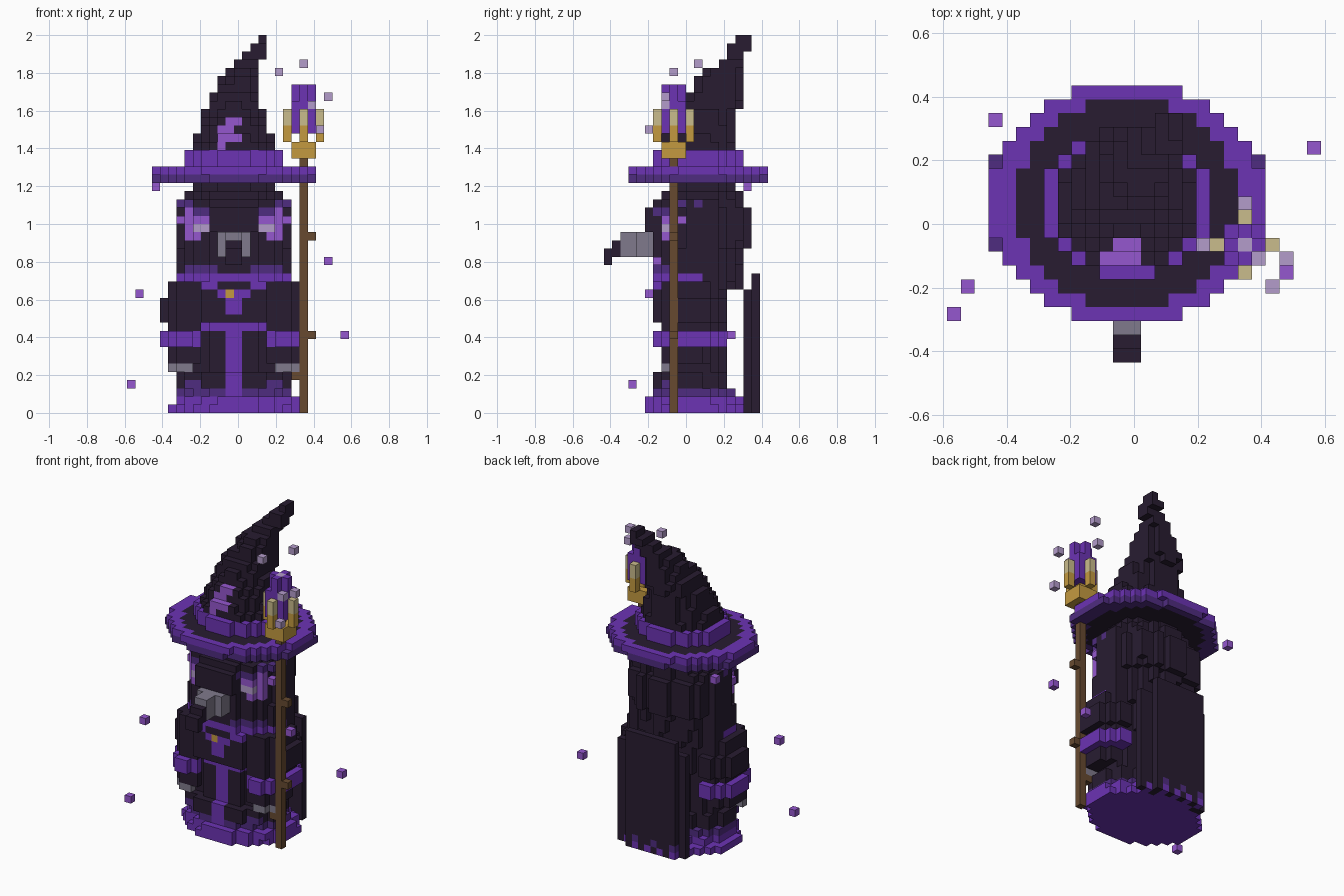
import bpy

V = 2 / 46  # cube size: x is centred on whole cubes, y and z start on cube edges


def linear(c):
    c /= 255
    return c / 12.92 if c < 0.04 else ((c + 0.055) / 1.055) ** 2.4


COLOURS = {
    "dark": "281c31", "purple": "6c33b4", "deep_purple": "4f2c80",
    "bright_purple": "9557cf", "lavender": "b49ccb", "pale_gold": "cabc8c",
    "gold": "c49a40", "brown": "674a30", "grey": "807a8c",
}
NAMES = list(COLOURS)
MATERIALS = []
for name, code in COLOURS.items():
    rgba = [linear(c) for c in bytes.fromhex(code)] + [1]
    mat = bpy.data.materials.new(name)
    mat.use_nodes = True
    mat.diffuse_color = rgba
    mat.node_tree.nodes["Principled BSDF"].inputs["Base Color"].default_value = rgba
    MATERIALS.append(mat)

old = bpy.data.objects.get("Cube")
if old:
    bpy.data.objects.remove(old)


def box(cells, xs, ys, zs, colour):
    """Fill a block; each range includes both ends."""
    for i in range(xs[0], xs[1] + 1):
        for j in range(ys[0], ys[1] + 1):
            for k in range(zs[0], zs[1] + 1):
                cells[i, j, k] = colour


def disc(cells, xs, ys, zs, colour, power=2.0):
    """Fill rounded layers that just fit the given ranges."""
    cx, cy = sum(xs) / 2, sum(ys) / 2
    rx, ry = (xs[1] - xs[0] + 1) / 2, (ys[1] - ys[0] + 1) / 2
    for i in range(round(xs[0]) - 1, round(xs[1]) + 2):
        for j in range(round(ys[0]) - 1, round(ys[1]) + 2):
            if abs((i - cx) / rx) ** power + abs((j - cy) / ry) ** power <= 1:
                for k in range(zs[0], zs[1] + 1):
                    cells[i, j, k] = colour


def paint_front(cells, xs, zs, colour, mirror=False):
    """Colour the foremost cubes inside a front rectangle."""
    for i in range(xs[0], xs[1] + 1):
        for k in range(zs[0], zs[1] + 1):
            for col in ((i, -1 - i) if mirror else (i,)):
                row = [c for c in cells if c[0] == col and c[2] == k]
                if row:
                    cells[min(row, key=lambda c: c[1])] = colour


def mirrored(cells):
    return {(-1 - i, j, k): c for (i, j, k), c in cells.items()}


# Corner signs of the six cube sides, keyed by direction
RING = ((-1, -1), (1, -1), (1, 1), (-1, 1))
SIDES = {}
for axis in range(3):
    for sign in (-1, 1):
        quad = []
        for a, b in RING[::sign]:
            p = [0, 0, 0]
            p[axis], p[(axis + 1) % 3], p[(axis + 2) % 3] = sign, a, b
            quad.append(p)
        d = [0, 0, 0]
        d[axis] = sign
        SIDES[tuple(d)] = quad


def build(name, cells):
    """Turn cubes into a mesh of their exposed sides only."""
    index, faces, colours = {}, [], []
    for (i, j, k), colour in cells.items():
        for (dx, dy, dz), quad in SIDES.items():
            if (i + dx, j + dy, k + dz) in cells:
                continue
            corners = [(2 * i + a, 2 * j + 1 + b, 2 * k + 1 + c) for a, b, c in quad]
            faces.append([index.setdefault(p, len(index)) for p in corners])
            colours.append(NAMES.index(colour))
    mesh = bpy.data.meshes.new(name)
    mesh.from_pydata([[c * V / 2 for c in p] for p in index], [], faces)
    for mat in MATERIALS:
        mesh.materials.append(mat)
    mesh.polygons.foreach_set("material_index", colours)
    mesh.update()
    bpy.context.collection.objects.link(bpy.data.objects.new(name, mesh))


# Robe with hem, chest, front stripe, belt and pendant
robe = {}
disc(robe, (-8, 7), (-5, 7), (0, 0), "purple")
disc(robe, (-7, 7), (-5, 6), (1, 1), "purple")
disc(robe, (-7, 6), (-4, 5), (2, 2), "deep_purple", 2.2)
disc(robe, (-7, 6), (-4, 4), (3, 4), "dark", 2.2)
disc(robe, (-6, 5), (-3, 4), (5, 10), "dark", 2.2)
disc(robe, (-7, 6), (-4, 4), (11, 15), "dark", 2.2)
paint_front(robe, (-1, 0), (2, 10), "purple")
paint_front(robe, (-4, 3), (10, 10), "purple")
paint_front(robe, (-1, 0), (12, 14), "purple")
paint_front(robe, (-1, -1), (14, 14), "gold")
paint_front(robe, (-4, -3), (15, 15), "purple", True)
paint_front(robe, (-2, -2), (14, 14), "purple", True)
paint_front(robe, (-6, -5), (3, 3), "deep_purple", True)
build("robe", robe)

# Sleeves with cuffs and hands
arm = {}
disc(arm, (3, 7), (-3, 3), (10, 15), "dark", 2.5)
disc(arm, (3, 8), (-3, 4), (11, 13), "dark")
disc(arm, (3, 8), (-4, 4), (8, 9), "purple", 1.7)
disc(arm, (3, 7), (-3, 2), (6, 7), "dark", 2.5)
box(arm, (5, 7), (-2, -2), (5, 5), "grey")
box(arm, (5, 6), (-3, -3), (5, 5), "grey")
arm = {c: colour for c, colour in arm.items() if c[:2] != (8, -2)}  # staff passes here
build("left_arm", arm)
build("right_arm", mirrored(arm))

# Cloak hanging clear of the back
cloak = {}
box(cloak, (-5, 5), (7, 7), (0, 14), "dark")
box(cloak, (-4, 3), (8, 8), (0, 16), "dark")
for i in range(-4, 6, 2):
    cloak[i, 8 if i < 4 else 7, 0] = "purple"
for i in range(-4, 4, 3):
    cloak[i, 8, 1] = "deep_purple"
build("cloak", cloak)

# Feathered head with collar and eyes
head = {}
disc(head, (-7, 6), (-4, 6), (15, 19), "dark")
disc(head, (-7, 6), (-4, 7), (20, 24), "dark")
disc(head, (-7, 6), (-4, 6), (25, 25), "dark")
disc(head, (-6, 5), (-3, 6), (26, 26), "dark")
disc(head, (-5, 4), (-2, 5), (27, 27), "dark")
for i, j, k in list(head):
    if k == 16 and j < 2:
        head[i, j, k] = "purple"
    # Ragged feather ends and grooves between feathers
    rear = j > 3 and (i, j + 1, k) not in head
    if rear and (k < 15 + i * 5 % 7 or (i % 4 == 1 and k > 18)):
        del head[i, j, k]
paint_front(head, (-6, -3), (17, 17), "deep_purple", True)
paint_front(head, (-7, -6), (25, 25), "deep_purple", True)
paint_front(head, (-5, -3), (24, 24), "deep_purple", True)
paint_front(head, (-6, -6), (24, 24), "bright_purple", True)
paint_front(head, (-6, -4), (22, 23), "bright_purple", True)
paint_front(head, (-6, -5), (21, 21), "bright_purple", True)
paint_front(head, (-5, -4), (22, 22), "lavender", True)
box(head, (-3, 2), (-5, -5), (22, 24), "dark")
for i in (-7, 6):
    head[i, -1, 23] = "bright_purple"
    head[i, 1, 25] = "deep_purple"
build("head", head)

# Beak with a dark hooked tip
beak = {}
box(beak, (-2, 1), (-6, -5), (19, 21), "grey")
box(beak, (-1, 0), (-8, -7), (19, 21), "grey")
box(beak, (-1, 0), (-9, -9), (19, 20), "dark")
box(beak, (-1, 0), (-10, -10), (18, 19), "dark")
build("beak", beak)

# Hat brim with a two-tone rim, and the band above it
brim = {}
box(brim, (-10, 9), (-2, 4), (28, 28), "deep_purple")
disc(brim, (-10, 9), (-7, 9), (28, 28), "deep_purple")
disc(brim, (-10, 9), (-7, 9), (29, 29), "purple")
box(brim, (-4, 3), (-7, 9), (29, 29), "purple")
disc(brim, (-8, 7), (-6, 8), (28, 29), "dark", 2.1)
disc(brim, (-6, 5), (-4, 6), (30, 31), "purple")
build("hat_brim", brim)

# Bent hat cone: height, then left, right, front and back limits
BENDS = [(30, -5, 4, -3, 5), (32, -5, 4, -3, 5), (35, -4, 3, -2, 5),
         (38, -3, 2, 0, 6), (41, -1, 2, 2, 6), (43, 1, 3, 5, 6),
         (44, 2, 3, 5, 7), (45, 3, 3, 6, 7)]
cone = {}
for low, high in zip(BENDS, BENDS[1:]):
    for k in range(low[0], high[0] + 1):
        t = (k - low[0]) / (high[0] - low[0])
        x0, x1, y0, y1 = [a + (b - a) * t for a, b in zip(low[1:], high[1:])]
        disc(cone, (x0, x1), (y0, y1), (k, k), "dark", 2.2)
paint_front(cone, (-2, -2), (32, 34), "bright_purple")
paint_front(cone, (-1, 0), (33, 33), "bright_purple")
paint_front(cone, (-1, -1), (34, 35), "bright_purple")
paint_front(cone, (0, 0), (35, 35), "bright_purple")
build("hat_cone", cone)

# Staff with knots
staff = {}
box(staff, (8, 8), (-2, -2), (0, 30), "brown")
for i, k in ((9, 21), (9, 9), (7, 4)):
    staff[i, -2, k] = "brown"
build("staff", staff)

# Gold claw holding the crystal
claw = {}
box(claw, (7, 9), (-3, -1), (31, 32), "gold")
claw[8, -2, 33] = "gold"
for i, j in ((6, -2), (10, -2), (8, -4), (8, 0)):
    box(claw, (i, i), (j, j), (33, 34), "gold")
    box(claw, (i, i), (j, j), (35, 36), "pale_gold")
build("staff_claw", claw)

crystal = {}
box(crystal, (7, 9), (-3, -1), (34, 37), "purple")
box(crystal, (7, 9), (-2, -2), (34, 39), "purple")
box(crystal, (8, 8), (-3, -1), (34, 39), "purple")
crystal[8, -2, 39] = crystal[9, -3, 37] = crystal[8, -3, 35] = "lavender"
build("crystal", crystal)

# Floating sparks
sparks = {p: "lavender" for p in ((8, 1, 42), (5, -2, 41), (11, -3, 38), (10, -5, 34))}
for p in ((11, -4, 18), (-13, -7, 3), (-12, -5, 14), (13, 5, 9), (-10, 7, 27)):
    sparks[p] = "bright_purple"
build("sparks", sparks)
